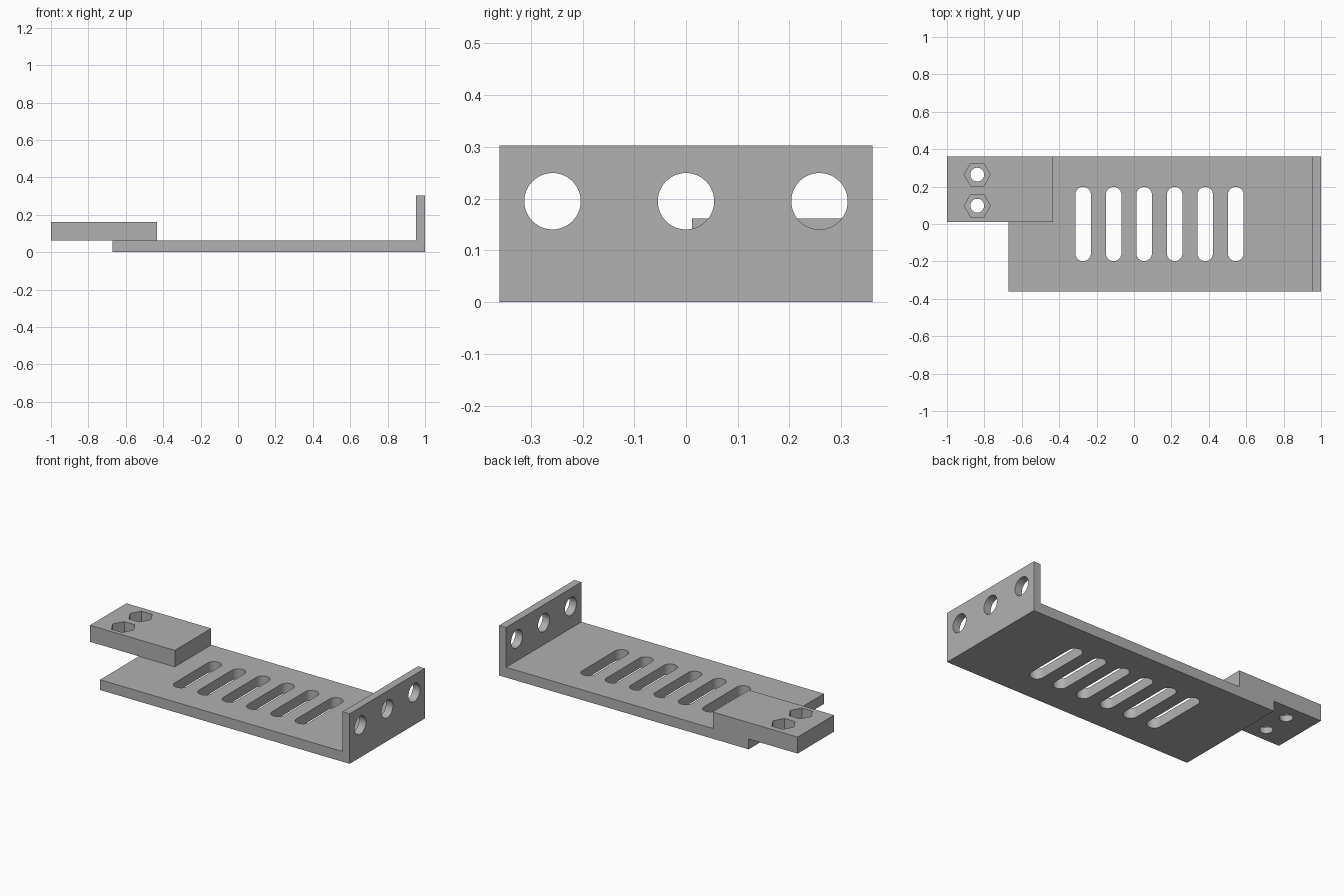
import bpy, bmesh
from math import sin, cos, pi, radians
from mathutils import Vector

if "Cube" in bpy.data.objects:
    bpy.data.objects.remove(bpy.data.objects["Cube"], do_unlink=True)

HALF_W = 0.36     # half width of the plate
PLATE_T = 0.062   # plate thickness
BLOCK_TOP = 0.162

grey = bpy.data.materials.new("light grey")
grey.use_nodes = True
grey.diffuse_color = (0.44, 0.44, 0.44, 1)
grey.node_tree.nodes["Principled BSDF"].inputs["Base Color"].default_value = grey.diffuse_color


def prism(bm, outline, sweep):
    """Extrude a closed outline of 3D points along a vector."""
    face = bm.faces.new([bm.verts.new(p) for p in outline])
    new = bmesh.ops.extrude_face_region(bm, geom=[face])["geom"]
    bmesh.ops.translate(bm, vec=Vector(sweep),
                        verts=[g for g in new if isinstance(g, bmesh.types.BMVert)])


def make_object(name, prisms):
    bm = bmesh.new()
    for outline, sweep in prisms:
        prism(bm, outline, sweep)
    bmesh.ops.recalc_face_normals(bm, faces=bm.faces)
    mesh = bpy.data.meshes.new(name)
    bm.to_mesh(mesh)
    bm.free()
    mesh.materials.append(grey)
    obj = bpy.data.objects.new(name, mesh)
    bpy.context.collection.objects.link(obj)
    return obj


def ring(r, n, stretch=0.0):
    """Polygon points; stretch pulls the halves apart into a slot."""
    if not stretch:
        return [(r * cos(2 * pi * i / n), r * sin(2 * pi * i / n)) for i in range(n)]
    arc = [(r * cos(pi * i / n), r * sin(pi * i / n) + stretch) for i in range(n + 1)]
    return arc + [(-x, -y) for x, y in arc]


def cut(obj, name, prisms):
    cutter = make_object(name, prisms)
    cutter.hide_render = True
    mod = obj.modifiers.new(name, 'BOOLEAN')
    mod.operation = 'DIFFERENCE'
    mod.solver = 'EXACT'
    mod.object = cutter
    bpy.context.view_layer.objects.active = obj
    bpy.ops.object.modifier_apply(modifier=mod.name)
    bpy.data.objects.remove(cutter, do_unlink=True)


def upright(points, x, y, z, height):
    return [(x + u, y + v, z) for u, v in points], (0, 0, height)


# L-shaped plate with upright end wall
profile = [(-0.672, 0), (1, 0), (1, 0.303), (0.953, 0.303), (0.953, PLATE_T), (-0.672, PLATE_T)]
bracket = make_object("slotted_bracket",
                      [([(x, -HALF_W, z) for x, z in profile], (0, 2 * HALF_W, 0))])

# Row of rounded slots through the plate
cut(bracket, "slots", [upright(ring(0.0415, 20, 0.157), -0.272 + 0.1632 * i, 0, -0.1, 0.3)
                       for i in range(6)])

# Three round holes through the wall
cut(bracket, "wall_holes", [([(0.9, y + u, 0.195 + v) for u, v in ring(0.0545, 48)], (0.2, 0, 0))
                            for y in (-0.258, 0, 0.258)])

# Raised mounting block overhanging the plate
corners = [(-1, 0.012), (-0.432, 0.012), (-0.432, HALF_W), (-1, HALF_W)]
block = make_object("mounting_block", [upright(corners, 0, 0, PLATE_T, BLOCK_TOP - PLATE_T)])

# Bolt holes with hexagonal nut pockets
bolts = [(-0.838, 0.098), (-0.838, 0.264)]
cut(block, "bolt_holes", [upright(ring(0.037, 40), x, y, 0, 0.3) for x, y in bolts])
cut(block, "nut_pockets", [upright(ring(0.07, 6), x, y, BLOCK_TOP - 0.065, 0.2) for x, y in bolts])

# Smooth the round walls, keep the corners sharp
bpy.ops.object.select_all(action='DESELECT')
for obj in (bracket, block):
    obj.select_set(True)
bpy.context.view_layer.objects.active = bracket
bpy.ops.object.shade_smooth_by_angle(angle=radians(30))
